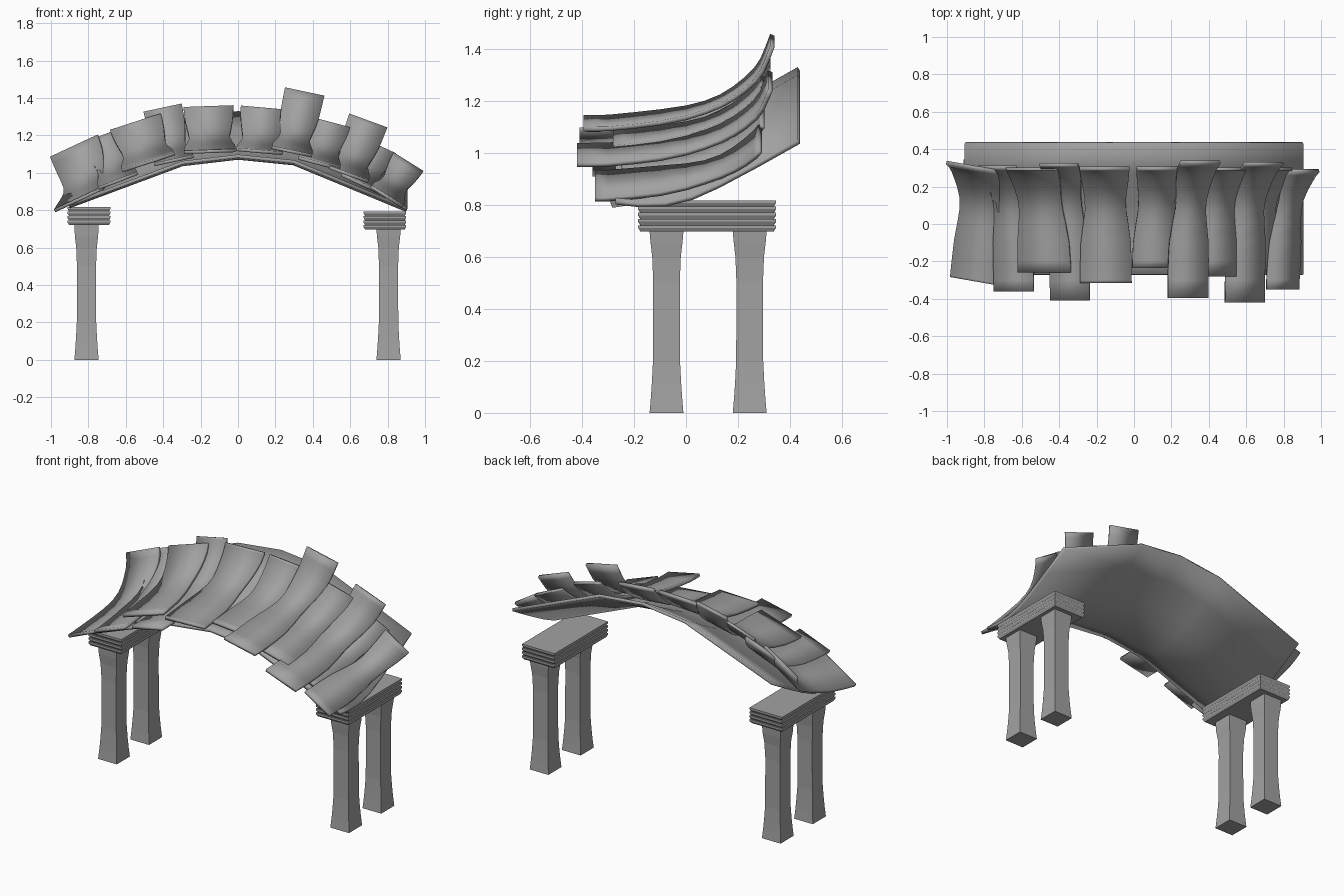
import bpy
import math
from mathutils import Matrix, Vector

old = bpy.data.objects.get("Cube")
if old:
    bpy.data.objects.remove(old)

stone = bpy.data.materials.new("stone_grey")
stone.use_nodes = True
GREY = (0.36, 0.36, 0.36, 1)
stone.diffuse_color = GREY
stone.node_tree.nodes["Principled BSDF"].inputs["Base Color"].default_value = GREY


def make_object(name, verts, faces, thickness=0, smooth=False):
    mesh = bpy.data.meshes.new(name)
    mesh.from_pydata(verts, [], faces)
    mesh.materials.append(stone)
    obj = bpy.data.objects.new(name, mesh)
    bpy.context.collection.objects.link(obj)
    if thickness:
        solid = obj.modifiers.new("thickness", "SOLIDIFY")
        solid.thickness = thickness
        solid.offset = -1
    if smooth:
        bpy.ops.object.select_all(action="DESELECT")
        obj.select_set(True)
        bpy.context.view_layer.objects.active = obj
        bpy.ops.object.shade_smooth_by_angle(angle=math.radians(30))
    return obj


def sheet(name, rows, thickness):
    """Sheet from rows of points, each row running along x, rows advancing in y."""
    n = len(rows[0])
    faces = [(j * n + i, j * n + i + 1, (j + 1) * n + i + 1, (j + 1) * n + i)
             for j in range(len(rows) - 1) for i in range(n - 1)]
    return make_object(name, [p for row in rows for p in row], faces, thickness, True)


def square_loft(name, cx, cy, sections):
    """Stack of rectangles given as (z, half x, half y), capped at both ends."""
    verts, faces = [], []
    for z, hx, hy in sections:
        verts += [(cx + sx * hx, cy + sy * hy, z)
                  for sx, sy in ((-1, -1), (1, -1), (1, 1), (-1, 1))]
    for k in range(0, len(verts) - 4, 4):
        faces += [(k + i, k + (i + 1) % 4, k + 4 + (i + 1) % 4, k + 4 + i) for i in range(4)]
    last = len(verts) - 4
    faces += [(3, 2, 1, 0), tuple(range(last, last + 4))]
    return make_object(name, verts, faces)


# Pillars with a narrow waist, and capitals of four stacked slabs
PILLAR = [(0, .065), (.06, .06), (.12, .056), (.2, .052), (.5, .051), (.6, .055), (.66, .062)]
for side, x, cap_x, top in (("right", -.81, -.797, .72), ("left", .805, .785, .697)):
    for place, y in (("front", -.075), ("back", .245)):
        sections = [(z, h, h) for z, h in PILLAR] + [(top, .065, .065)]
        square_loft(f"{side}_{place}_pillar", x, y, sections)
    slabs = []
    for i in range(4):
        z = top + i * .0243
        slabs += [(z, .106, .256), (z + .014, .114, .265), (z + .0243, .114, .265)]
    square_loft(f"{side}_capital", cap_x, .081, slabs)

# Arched shell under the planks
ARCH = [(-.905, .02), (-.3, .245), (0, .28), (.3, .25), (.905, 0)]
SWEEP = [(-.27, .818), (-.18, .808), (-.08, .81), (.02, .835), (.12, .88), (.27, .96), (.43, 1.05)]
sheet("arched_shell", [[(x, y, z + rise) for x, rise in ARCH] for y, z in SWEEP], .018)

# Curved planks, all cut from one rising profile (y, height)
PROFILE = [(-.45, 0), (-.3, .002), (-.2, .012), (-.1, .024), (0, .042), (.07, .062), (.13, .087),
           (.18, .117), (.22, .148), (.26, .186), (.285, .222), (.305, .27), (.335, .35)]


def cut_profile(front, rise):
    points = []
    for (y0, h0), (y1, h1) in zip(PROFILE, PROFILE[1:]):
        if y1 <= front or h0 >= rise:
            continue
        a = max(0, (front - y0) / (y1 - y0))
        b = min(1, (rise - h0) / (h1 - h0))
        if not points:
            points.append((y0 + a * (y1 - y0), h0 + a * (h1 - h0)))
        points.append((y0 + b * (y1 - y0), h0 + b * (h1 - h0)))
    return points


def plank(name, x, z, tilt, width, front, rise, yaw=0):
    place = (Matrix.Translation((x, 0, z)) @ Matrix.Rotation(math.radians(tilt), 4, "Y")
             @ Matrix.Rotation(math.radians(yaw), 4, "Z"))
    rows = []
    for y, h in cut_profile(front, rise):
        half = width / 2 - .028 * math.exp(-((y - .1) / .14) ** 2)
        rows.append([place @ Vector((s * half, y, h)) for s in (-1, 1)])
    sheet(name, rows, .018)


# x, z, tilt, width, front y, rise, yaw
PLANKS = [
    (-.81, .885, -25, .29, -.31, .265, -9),
    (-.645, .965, -21, .225, -.36, .25),
    (-.48, 1.06, -18, .295, -.26, .225),
    (-.345, 1.075, -12, .215, -.41, .28),
    (-.15, 1.122, -2, .275, -.315, .235),
    (.115, 1.115, 5, .25, -.235, .235),
    (.29, 1.122, 12, .22, -.395, .32),
    (.435, 1.055, 15, .23, -.28, .225),
    (.595, 1.0, 20, .222, -.42, .298),
    (.655, .945, 25, .22, -.25, .225),
    (.8, .88, 32, .2, -.35, .212),
]
for number, values in enumerate(PLANKS, 1):
    plank(f"curved_plank_{number}", *values)
